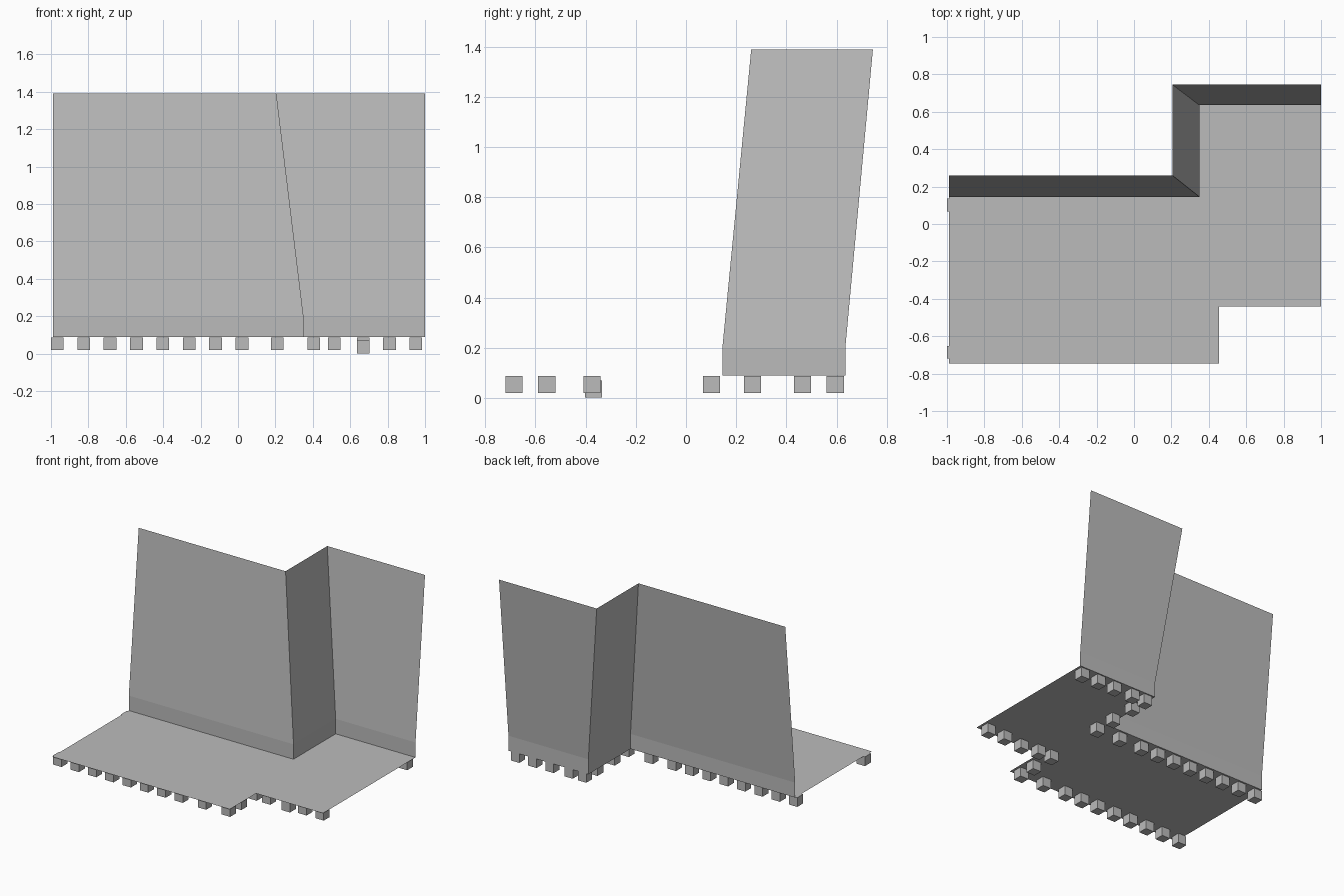
import bpy
import bmesh

cube = bpy.data.objects.get("Cube")
if cube:
    bpy.data.objects.remove(cube, do_unlink=True)

grey = bpy.data.materials.new("plain grey")
grey.use_nodes = True
colour = (0.5, 0.5, 0.5, 1)
grey.diffuse_color = colour
grey.node_tree.nodes["Principled BSDF"].inputs["Base Color"].default_value = colour

FLOOR_Z, BEND_Z, TOP_Z = 0.09, 0.2, 1.39
FOOT = 0.068


def finish(name, bm):
    mesh = bpy.data.meshes.new(name)
    bm.to_mesh(mesh)
    bm.free()
    mesh.materials.append(grey)
    obj = bpy.data.objects.new(name, mesh)
    bpy.context.collection.objects.link(obj)
    return obj


def add_foot(name, x, y, z=0.054):
    bm = bmesh.new()
    bmesh.ops.create_cube(bm, size=FOOT)
    finish(name, bm).location = (x, y, z)


# Stepped line along the foot of the wall, and the same line leaning back at the top
base = [(-0.99, 0.145), (0.35, 0.145), (0.35, 0.635), (1.0, 0.635)]
crest = [(-0.99, 0.26), (0.205, 0.26), (0.205, 0.745), (1.0, 0.745)]

# Thin floor sheet with a notched front corner
bm = bmesh.new()
front_edge = [(1.0, -0.44), (0.455, -0.44), (0.455, -0.745), (-0.99, -0.745)]
outline = base + front_edge
face = bm.faces.new([bm.verts.new((x, y, FLOOR_Z)) for x, y in outline])
face.normal_update()
if face.normal.z < 0:
    face.normal_flip()
finish("floor", bm)

# Thin wall sheet: upright skirting band, then the leaning panels
bm = bmesh.new()
rows = [[bm.verts.new((x, y, z)) for x, y in line]
        for line, z in ((base, FLOOR_Z), (base, BEND_Z), (crest, TOP_Z))]
for low, high in zip(rows, rows[1:]):
    for i in range(len(base) - 1):
        bm.faces.new((low[i], low[i + 1], high[i + 1], high[i]))
finish("back_wall", bm)

# Long rows of feet under the front and back edges
long_row = [-0.966 + 0.141 * i for i in range(8)] + [0.21, 0.405]
for x in long_row:
    add_foot("front_foot", x, -0.685)
    add_foot("back_foot", x, 0.101)

# Short rows under the set-back part; one foot has dropped
for x in (0.515, 0.67, 0.81, 0.95):
    dropped = x == 0.67
    add_foot("notch_foot", x, -0.368 if dropped else -0.375, 0.036 if dropped else 0.054)
    add_foot("rear_foot", x, 0.595)

# Feet along the two steps
for y in (-0.555, -0.375, 0.265, 0.465, 0.595):
    add_foot("step_foot", 0.405, y)
